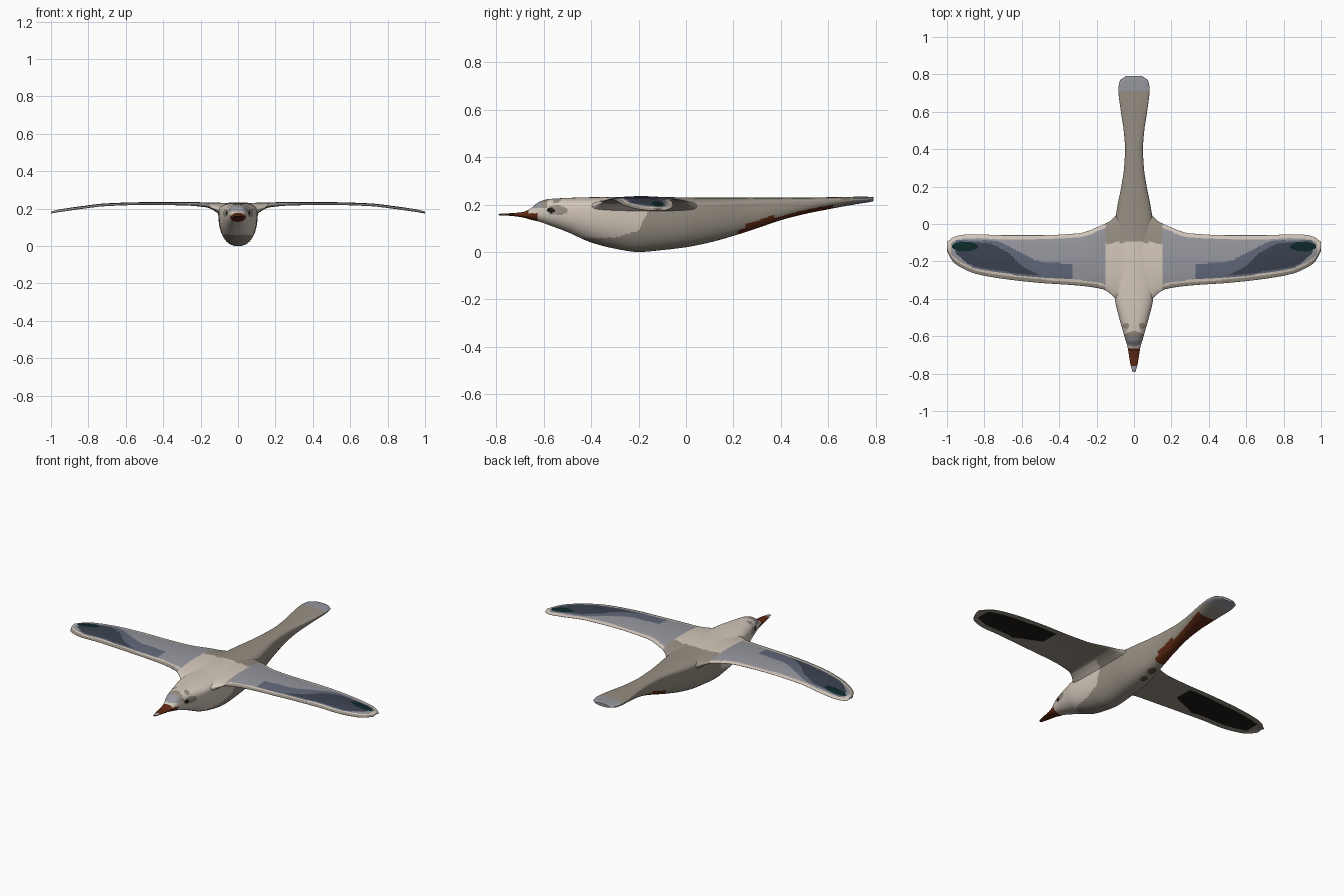
import bpy, bmesh, math

if "Cube" in bpy.data.objects:
    bpy.data.objects.remove(bpy.data.objects["Cube"])


def lin(c):
    c /= 255
    return c / 12.92 if c <= 0.04045 else ((c + 0.055) / 1.055) ** 2.4


PALETTE = [("cream", 212, 200, 187), ("taupe", 150, 142, 130), ("wing_grey", 150, 151, 158),
           ("slate", 98, 104, 122), ("navy", 60, 67, 81), ("dark_green", 14, 42, 42),
           ("rust", 94, 40, 19), ("black", 28, 27, 24), ("brown", 84, 66, 55)]
MATS, ID = [], {}
for i, (name, r, g, b) in enumerate(PALETTE):
    m = bpy.data.materials.new(name)
    m.diffuse_color = (lin(r), lin(g), lin(b), 1)
    m.use_nodes = True
    m.node_tree.nodes["Principled BSDF"].inputs["Base Color"].default_value = m.diffuse_color
    MATS.append(m)
    ID[name] = i


def sample(table, t):
    """Smooth, non-overshooting interpolation of table rows keyed on column 0."""
    n = len(table)
    k = 0
    while k < n - 2 and t > table[k + 1][0]:
        k += 1
    a, b = table[k], table[k + 1]
    h = b[0] - a[0]
    u = min(max((t - a[0]) / h, 0), 1)

    def slope(i, c):
        if i == 0 or i == n - 1:
            j = min(i, n - 2)
            return (table[j + 1][c] - table[j][c]) / (table[j + 1][0] - table[j][0])
        s0 = (table[i][c] - table[i - 1][c]) / (table[i][0] - table[i - 1][0])
        s1 = (table[i + 1][c] - table[i][c]) / (table[i + 1][0] - table[i][0])
        return 0 if s0 * s1 <= 0 else 2 * s0 * s1 / (s0 + s1)

    out = []
    for c in range(1, len(a)):
        m0, m1 = slope(k, c) * h, slope(k + 1, c) * h
        out.append((2*u**3 - 3*u*u + 1) * a[c] + (u**3 - 2*u*u + u) * m0
                   + (3*u*u - 2*u**3) * b[c] + (u**3 - u*u) * m1)
    return out


def spow(v, e):
    return math.copysign(abs(v) ** e, v)


def loft(name, rings, rule):
    bm = bmesh.new()
    loops = [[bm.verts.new(p) for p in ring] for ring in rings]
    n = len(loops[0])
    for A, B in zip(loops, loops[1:]):
        for i in range(n):
            bm.faces.new((A[i], A[(i + 1) % n], B[(i + 1) % n], B[i]))
    bm.faces.new(loops[0])
    bm.faces.new(loops[-1])
    bmesh.ops.recalc_face_normals(bm, faces=bm.faces)
    bm.normal_update()
    for f in bm.faces:
        f.material_index = ID[rule(f.calc_center_median(), f.normal)]
    me = bpy.data.meshes.new(name)
    bm.to_mesh(me)
    bm.free()
    for m in MATS:
        me.materials.append(m)
    ob = bpy.data.objects.new(name, me)
    bpy.context.collection.objects.link(ob)
    bpy.context.view_layer.objects.active = ob
    ob.select_set(True)
    bpy.ops.object.shade_smooth_by_angle(angle=math.radians(50))
    ob.select_set(False)
    return ob


# y, half width, top, bottom, height fraction of widest point
BODY = [(-.79, .008, .161, .155, .5), (-.75, .019, .163, .153, .5), (-.69, .029, .168, .146, .5),
        (-.655, .035, .184, .136, .5), (-.62, .046, .211, .128, .5), (-.58, .057, .223, .114, .55),
        (-.5, .080, .228, .084, .65), (-.4, .102, .231, .040, .75), (-.3, .106, .232, .014, .8),
        (-.2, .106, .234, 0, .8), (-.1, .105, .232, .008, .8), (0, .102, .230, .020, .8),
        (.1, .088, .229, .040, .8), (.2, .068, .229, .068, .8), (.3, .053, .229, .100, .8),
        (.4, .048, .229, .134, .75), (.5, .055, .229, .160, .75), (.6, .070, .231, .180, .75),
        (.72, .083, .233, .202, .7), (.765, .076, .233, .209, .6), (.79, .045, .231, .214, .5)]


def body_rings(y0, y1, count, seg=96):
    rings = []
    for k in range(count + 1):
        y = y0 + (y1 - y0) * k / count
        w, top, bot, f = sample(BODY, y)
        zc = bot + (top - bot) * f
        ring = []
        for i in range(seg):
            a = 2 * math.pi * i / seg
            c, s = math.cos(a), math.sin(a)
            e = 2 / 2.35
            h = top - zc if s > 0 else zc - bot
            ring.append((w * spow(c, e), y, zc + h * spow(s, e)))
        rings.append(ring)
    return rings


def plumage(y, z):
    """Cream foreparts over a taupe belly, split by a slanting edge."""
    return "cream" if z > .06 + max(0, y + .3) * .3 and y < -.2 + (z - .09) * .5 else "taupe"


def body_colour(c, n):
    x, y, z = abs(c.x), c.y, c.z
    if math.hypot((y + .57) / .016, (z - .176) / .011) < 1 and x > .03:
        return "black"                                   # eye
    if math.hypot((y + .545) / .045, (z - .176) / .021) < 1 and x > .03:
        return "taupe"                                   # cheek patch
    if math.hypot(x - .042, y + .545) < .016 and n.z > .3:
        return "taupe"                                   # brow spot
    if y < -.625 and z < .163:
        return "rust"                                    # base of beak
    if y < -.57 - 1.2 * x * .3 and z > .185:
        return "wing_grey" if y < -.605 else "taupe"     # forehead
    if n.z < 0 and .22 < y < .62:                        # tucked feet
        if z < sample(BODY, y)[2] + (.032 if .25 < y < .375 else .016):
            return "rust"
    if n.z < -.3 and (math.hypot(x, y - .155) < .026 or math.hypot(x, y - .085) < .02):
        return "brown"                                   # belly spots
    if y > .71:
        return "wing_grey"                               # tail tip
    if n.z > .6 and z > .19:
        return "cream" if y < -.09 - .1 * x else "taupe"
    return plumage(y, z)


loft("body_and_tail", body_rings(-.665, .79, 300), body_colour)
loft("beak", body_rings(-.79, -.665, 24),
     lambda c, n: "wing_grey" if c.y < -.757 and n.z > 0 else "rust")

# x, leading edge y, trailing edge y, centre z, half thickness
WING = [(0, -.42, .08, .192, .034), (.09, -.405, .05, .194, .034), (.11, -.388, .032, .201, .028),
        (.13, -.370, .015, .208, .021), (.17, -.348, -.006, .217, .013), (.3, -.329, -.05, .224, .008),
        (.5, -.315, -.060, .225, .006), (.7, -.293, -.060, .219, .006), (.85, -.265, -.055, .202, .006),
        (.92, -.235, -.058, .192, .006), (.965, -.205, -.070, .185, .005),
        (.99, -.165, -.088, .180, .004), (1.0, -.145, -.095, .178, .003)]

# upper edges of the slate and navy feather areas: x, y
SLATE = [(.33, -.215), (.50, -.20), (.62, -.145), (.75, -.09), (.95, -.085)]
NAVY = [(.5, -.275), (.6, -.225), (.68, -.15), (.8, -.10), (.92, -.10)]


def wing_colour(c, n):
    x, y = abs(c.x), c.y
    le, te = sample(WING, x)[:2]
    if n.z < 0:                                          # underside
        if .47 < x < .95 and le + .035 < y < te - .03 and y > le + .04 + (.62 - x) * .5:
            return "black"
        return plumage(y, c.z) if x < .15 else "taupe"
    if x < .15:
        return "cream" if y < -.09 - .1 * x else "taupe"
    if y < le + .018:
        return "taupe"
    if y < le + .03 or y > te - .022 or x > .98:
        return "cream"
    if math.hypot((x - .905) / .07, (y + .12) / .026) < 1:
        return "dark_green"
    if x > .87 and y < -.15 - (.96 - x) * .9:
        return "wing_grey"
    if .5 < x < .95 and y < sample(NAVY, x)[0] and y > le + .04:
        return "navy"
    if .33 < x < .96 and y < sample(SLATE, x)[0]:
        return "slate"
    return "wing_grey"


# wings, mirrored
rings = []
for k in range(181):
    x = .04 + .96 * k / 180
    le, te, zc, h = sample(WING, x)
    mid, half = (le + te) / 2, (te - le) / 2
    ring = []
    for i in range(100):
        a = 2 * math.pi * i / 100
        s = math.sin(a)
        ring.append((x, mid - half * math.cos(a), zc + .007 * (s * s - .5) + h * spow(s, .8)))
    rings.append(ring)
wings = loft("wings", rings, wing_colour)
mirror = wings.modifiers.new("mirror", "MIRROR")
mirror.use_mirror_merge = False
